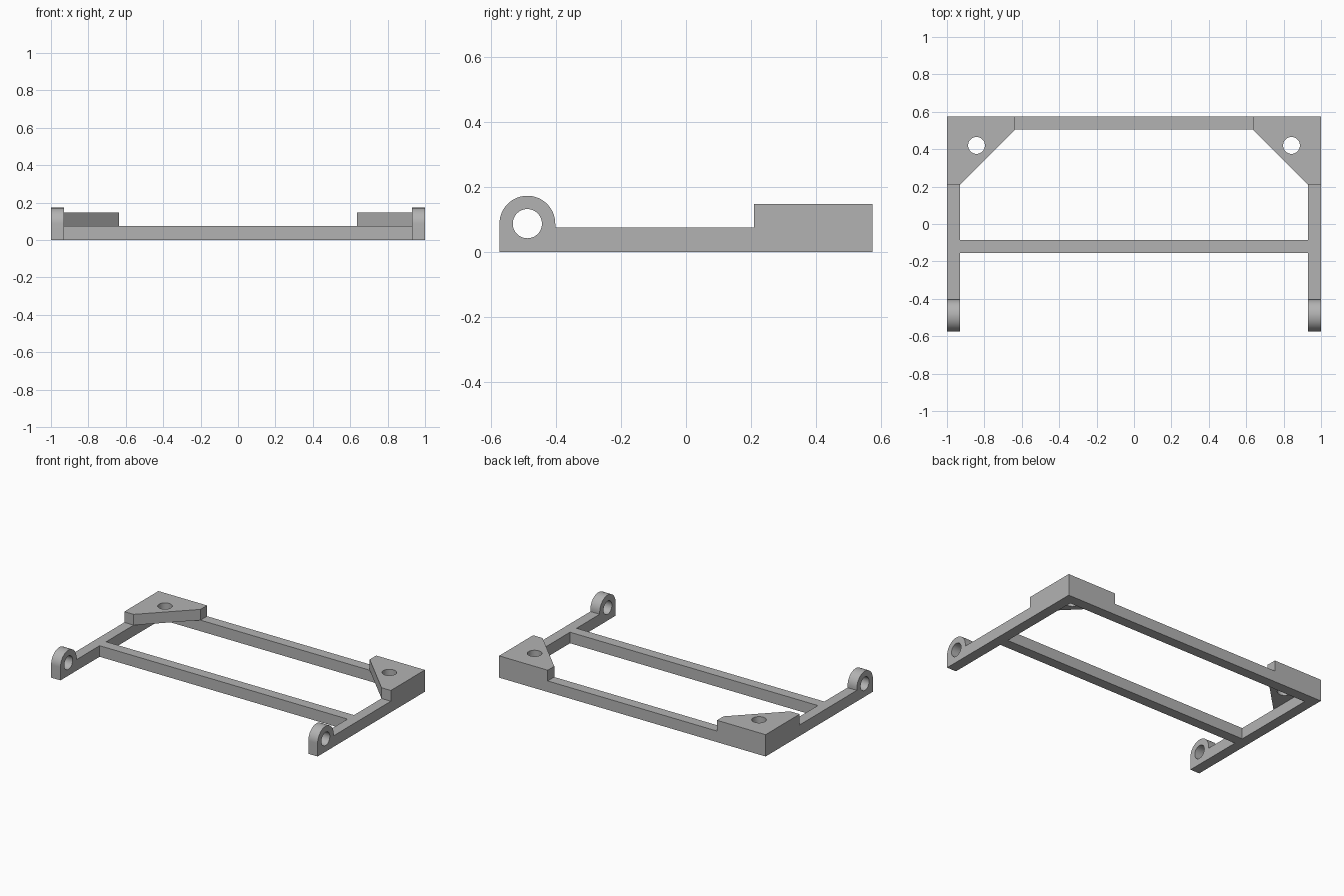
import bpy, bmesh
from math import pi, sin, cos, radians
from mathutils import Vector

cube = bpy.data.objects.get("Cube")
if cube:
    bpy.data.objects.remove(cube, do_unlink=True)

grey = bpy.data.materials.new("plain grey")
grey.use_nodes = True
GREY = (0.45, 0.45, 0.45, 1)
grey.diffuse_color = GREY
grey.node_tree.nodes["Principled BSDF"].inputs["Base Color"].default_value = GREY

# Shared dimensions
HALF_X, HALF_Y = 1.0, 0.575
WALL, RAIL_H, PLATE_TOP = 0.07, 0.075, 0.148
INNER_X, INNER_Y = HALF_X - WALL, HALF_Y - WALL
LUG_R, LUG_Z, HOLE_R = 0.086, 0.087, 0.045
LUG_Y = LUG_R - HALF_Y


def arc(u, v, radius, start=0, end=2 * pi, steps=48, closed=True):
    count = steps if closed else steps + 1
    return [(u + radius * cos(start + (end - start) * i / steps),
             v + radius * sin(start + (end - start) * i / steps)) for i in range(count)]


def prism(name, loops, place, depth):
    """Extrude an outline with optional holes; place maps (u, v) to 3D."""
    bm = bmesh.new()
    edges = []
    for loop in loops:
        verts = [bm.verts.new(place(u, v)) for u, v in loop]
        edges += [bm.edges.new((a, b)) for a, b in zip(verts, verts[1:] + verts[:1])]
    bmesh.ops.triangle_fill(bm, edges=edges, use_beauty=True)
    cap = bmesh.ops.extrude_face_region(bm, geom=bm.faces[:], use_keep_orig=True)
    moved = [g for g in cap["geom"] if isinstance(g, bmesh.types.BMVert)]
    bmesh.ops.translate(bm, verts=moved, vec=Vector(depth))
    bmesh.ops.recalc_face_normals(bm, faces=bm.faces)
    mesh = bpy.data.meshes.new(name)
    bm.to_mesh(mesh)
    bm.free()
    mesh.materials.append(grey)
    obj = bpy.data.objects.new(name, mesh)
    bpy.context.collection.objects.link(obj)
    bpy.ops.object.select_all(action="DESELECT")
    obj.select_set(True)
    bpy.context.view_layer.objects.active = obj
    bpy.ops.object.shade_smooth_by_angle(angle=radians(30))
    return obj


# Side beams with a rounded, drilled lug at the front end
beam = [(-HALF_Y, 0), (HALF_Y, 0), (HALF_Y, RAIL_H), (LUG_Y + LUG_R, RAIL_H)]
beam += arc(LUG_Y, LUG_Z, LUG_R, 0, pi, 32, closed=False)
lug_hole = arc(LUG_Y, LUG_Z, HOLE_R)

# Drilled corner plates with a diagonal inner edge
plate = [(HALF_X, HALF_Y), (0.635, HALF_Y), (0.635, INNER_Y),
         (INNER_X, 0.21), (HALF_X, 0.21)]
plate_hole = arc(0.842, 0.42, HOLE_R)

for side, s in (("left", 1), ("right", -1)):
    prism(side + "_side_beam", [beam, lug_hole],
          lambda y, z: (s * INNER_X, y, z), (s * WALL, 0, 0))
    prism(side + "_corner_plate", [plate, plate_hole],
          lambda x, y: (s * x, y, RAIL_H), (0, 0, PLATE_TOP - RAIL_H))

# Cross rails between the side beams
for name, y in (("back_rail", INNER_Y), ("middle_rail", -0.155)):
    rail = [(-INNER_X, y), (INNER_X, y), (INNER_X, y + WALL), (-INNER_X, y + WALL)]
    prism(name, [rail], lambda u, v: (u, v, 0), (0, 0, RAIL_H))
